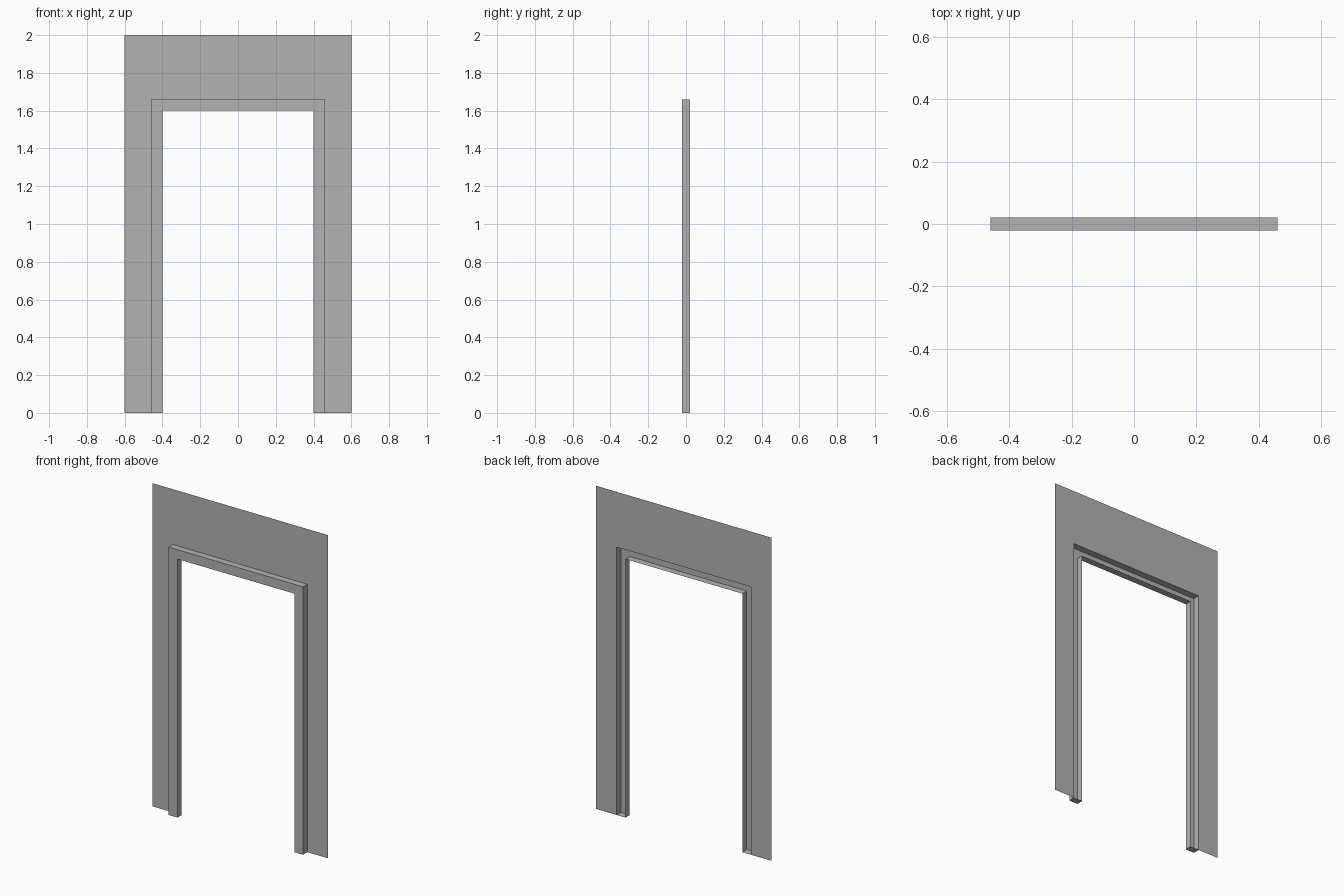
import bpy
import bmesh

cube = bpy.data.objects.get("Cube")
if cube:
    bpy.data.objects.remove(cube, do_unlink=True)

BACK, FRONT = 0.021, -0.021
WALL = (0.6, 2.0)       # half width, height of each arch outline
CASING = (0.46, 1.658)
OPENING = (0.4, 1.6)

grey = bpy.data.materials.new("plain_grey")
grey.use_nodes = True
grey.diffuse_color = (0.45, 0.45, 0.45, 1)
grey.node_tree.nodes["Principled BSDF"].inputs["Base Color"].default_value = (0.45, 0.45, 0.45, 1)


def arch(bm, size, y):
    """Square arch outline: up the right leg, across, down the left leg."""
    w, h = size
    return [bm.verts.new((x, y, z)) for x, z in ((-w, 0), (-w, h), (w, h), (w, 0))]


def bridge(bm, a, b):
    """Faces between two arch outlines."""
    for i in range(3):
        bm.faces.new((a[i], a[i + 1], b[i + 1], b[i]))


def finish(bm, name):
    mesh = bpy.data.meshes.new(name)
    bm.to_mesh(mesh)
    bm.free()
    mesh.materials.append(grey)
    obj = bpy.data.objects.new(name, mesh)
    bpy.context.collection.objects.link(obj)


# Thin wall sheet around the doorway
bm = bmesh.new()
bridge(bm, arch(bm, WALL, BACK), arch(bm, CASING, BACK))
finish(bm, "wall_panel")

# Door casing: outer side, front face and inner reveal, open at the back
bm = bmesh.new()
loops = [arch(bm, CASING, BACK), arch(bm, CASING, FRONT),
         arch(bm, OPENING, FRONT), arch(bm, OPENING, BACK)]
for a, b in zip(loops, loops[1:]):
    bridge(bm, a, b)
# Feet closing the bottom of each jamb
bm.faces.new([loop[0] for loop in reversed(loops)])
bm.faces.new([loop[3] for loop in loops])
finish(bm, "door_casing")
